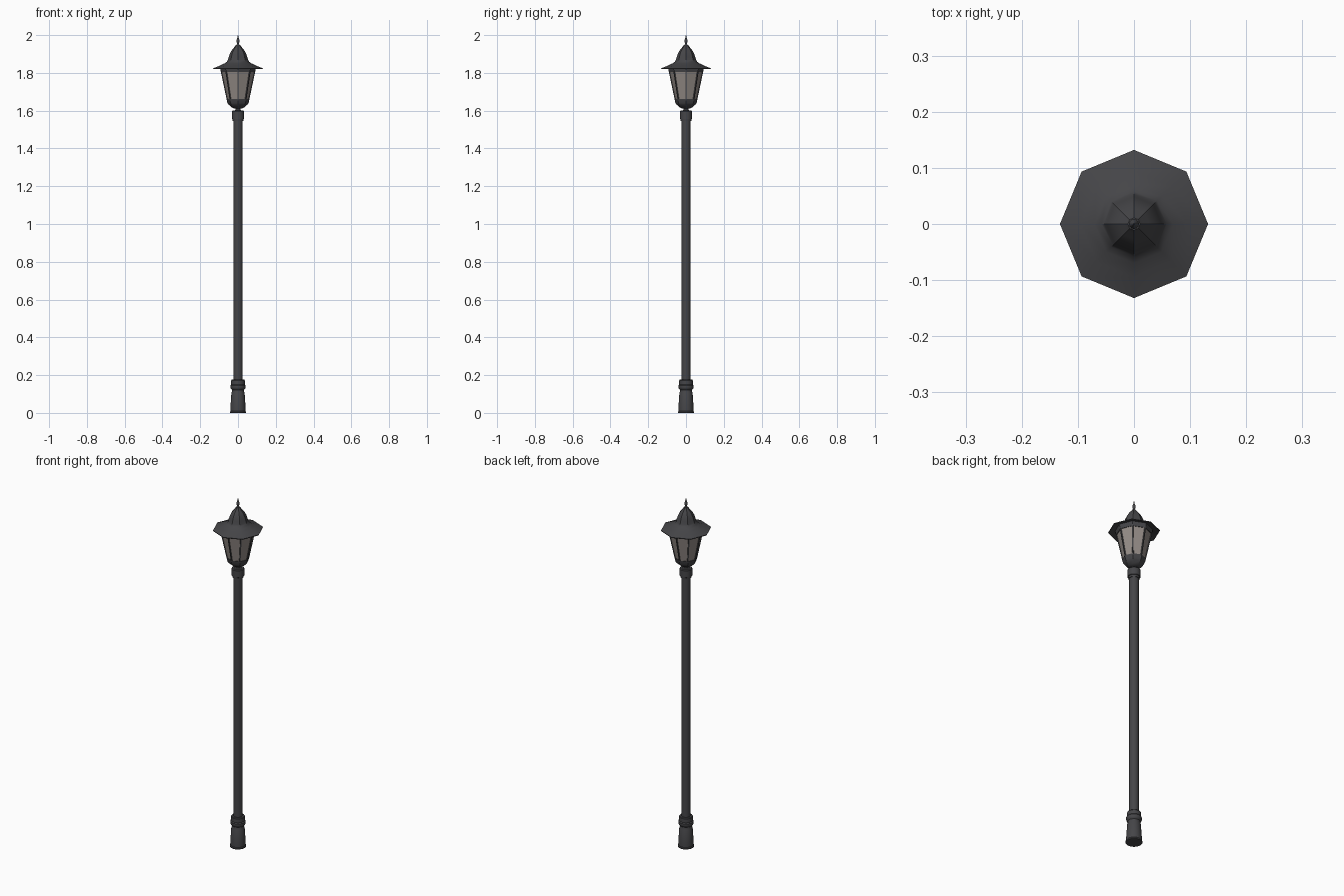
import bpy, bmesh, math
from mathutils import Vector

if "Cube" in bpy.data.objects:
    bpy.data.objects.remove(bpy.data.objects["Cube"])


def material(name, col):
    m = bpy.data.materials.new(name)
    m.diffuse_color = (*col, 1)
    m.use_nodes = True
    m.node_tree.nodes["Principled BSDF"].inputs["Base Color"].default_value = m.diffuse_color
    return m


METAL = material("dark_metal", (0.06, 0.06, 0.065))
GLASS = material("smoky_glass", (0.30, 0.265, 0.245))


def finish(bm, name, mat, angle=30):
    bmesh.ops.recalc_face_normals(bm, faces=bm.faces[:])
    me = bpy.data.meshes.new(name)
    bm.to_mesh(me)
    bm.free()
    me.materials.append(mat)
    ob = bpy.data.objects.new(name, me)
    bpy.context.collection.objects.link(ob)
    bpy.ops.object.select_all(action='DESELECT')
    ob.select_set(True)
    bpy.context.view_layer.objects.active = ob
    bpy.ops.object.shade_smooth_by_angle(angle=math.radians(angle))
    return ob


def lathe(name, profile, sides, mat, angle=30):
    """Spin (radius, z) points round the z axis; first corner lies on +x."""
    bm = bmesh.new()
    rings = []
    for r, z in profile:
        rings.append([bm.verts.new((r * math.cos(2 * math.pi * i / sides),
                                    r * math.sin(2 * math.pi * i / sides), z))
                      for i in range(sides)])
    for a, b in zip(rings, rings[1:]):
        for i in range(sides):
            j = (i + 1) % sides
            bm.faces.new((a[i], a[j], b[j], b[i]))
    bm.faces.new(rings[0][::-1])
    bm.faces.new(rings[-1])
    return finish(bm, name, mat, angle)


def wall(z):
    """Radius of the tapering lantern body at height z."""
    return 0.056 + (z - 1.64) / 0.18 * 0.038


# post with stepped base and top collar
lathe("base", [(0.043, 0), (0.043, 0.006), (0.040, 0.010), (0.040, 0.03),
               (0.035, 0.105), (0.032, 0.112), (0.032, 0.122), (0.038, 0.128),
               (0.040, 0.135), (0.040, 0.145), (0.036, 0.150), (0.036, 0.172),
               (0.033, 0.176)], 24, METAL)
lathe("post", [(0.0245, 0.17), (0.0245, 1.56)], 24, METAL)
lathe("collar", [(0.028, 1.545), (0.029, 1.555), (0.033, 1.557),
                 (0.033, 1.596), (0.030, 1.60)], 24, METAL)
lathe("neck", [(0.022, 1.598), (0.014, 1.604), (0.014, 1.611), (0.024, 1.617)],
      16, METAL)

# octagonal lantern body
lathe("lantern_cup", [(0.022, 1.612), (0.034, 1.618), (0.050, 1.632),
                      (0.056, 1.64), (wall(1.662), 1.662)], 8, METAL)
lathe("lantern_glass", [(wall(1.65) - 0.003, 1.65), (wall(1.815) - 0.003, 1.815)],
      8, GLASS)
lathe("lantern_top_band", [(wall(1.806), 1.806), (wall(1.832), 1.832)], 8, METAL)

# slim corner bars between the panes
bm = bmesh.new()
for k in range(8):
    a = k * math.pi / 4
    out = Vector((math.cos(a), math.sin(a), 0))
    side = Vector((-out.y, out.x, 0))
    loops = []
    for z in (1.655, 1.815):
        c = out * (wall(z) - 0.001) + Vector((0, 0, z))
        loops.append([bm.verts.new(c + out * o + side * s)
                      for o, s in ((-0.004, -0.004), (0.001, -0.003),
                                   (0.001, 0.003), (-0.004, 0.004))])
    lo, hi = loops
    for i in range(4):
        j = (i + 1) % 4
        bm.faces.new((lo[i], lo[j], hi[j], hi[i]))
    bm.faces.new(lo[::-1])
    bm.faces.new(hi)
finish(bm, "lantern_bars", METAL)

# bell shaped octagonal roof with a wide brim and hollow underside
lathe("roof", [(0.080, 1.836), (0.131, 1.820), (0.132, 1.824), (0.095, 1.839),
               (0.070, 1.851), (0.058, 1.860), (0.053, 1.870), (0.049, 1.885),
               (0.044, 1.900), (0.037, 1.914), (0.028, 1.927), (0.018, 1.938),
               (0.011, 1.948)], 8, METAL)
lathe("finial", [(0.011, 1.945), (0.006, 1.951), (0.005, 1.957), (0.009, 1.964),
                 (0.009, 1.970), (0.006, 1.980), (0.003, 1.988),
                 (0.001, 2.0)], 12, METAL, 60)
